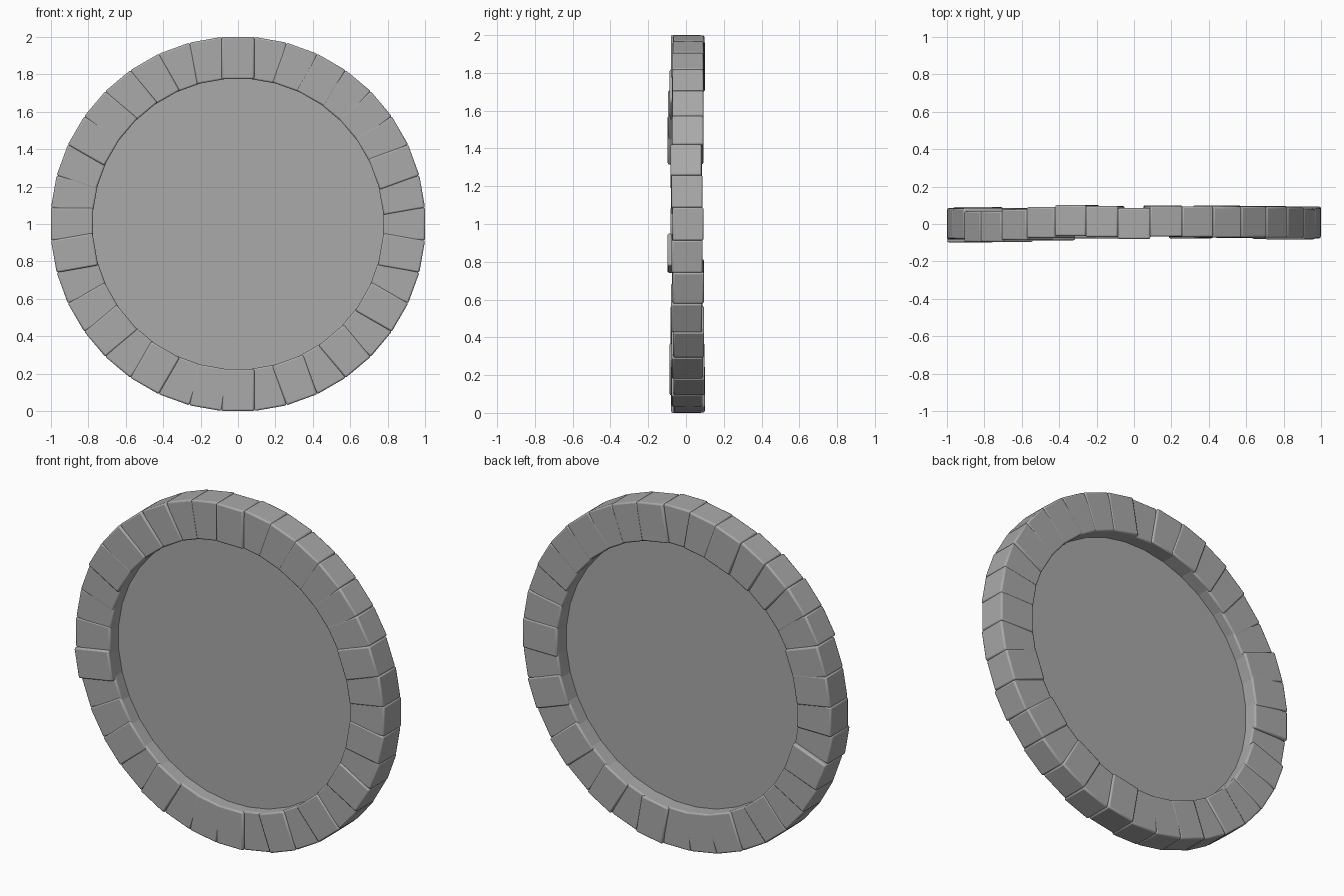
import bpy
import math
from mathutils import Matrix

if "Cube" in bpy.data.objects:
    bpy.data.objects.remove(bpy.data.objects["Cube"], do_unlink=True)

COUNT = 36
INNER, OUTER = 0.775, 1.0
WIDTH, DEPTH = 0.175, 0.165


def make_material(name, colour):
    mat = bpy.data.materials.new(name)
    mat.use_nodes = True
    mat.diffuse_color = colour
    mat.node_tree.nodes["Principled BSDF"].inputs["Base Color"].default_value = colour
    return mat


stone = make_material("stone grey", (0.4, 0.4, 0.4, 1))

# Uneven setting of each stone, front to back, in thousandths,
# counter-clockwise from the model's left
offsets = [10, 5, 0, 9, 10, 11, 10, 12, 15, 2, 13, 18,
           8, -4, -14, -15, 2, 3, 0, -16, 8, 4, 0, 3,
           -5, 5, 4, 4, 17, 6, 16, 7, 14, 3, 12, 6]


def ring_stone(index, offset):
    turn = Matrix.Rotation(-math.tau * index / COUNT, 4, 'Y')
    bpy.ops.mesh.primitive_cube_add(size=1)
    block = bpy.context.object
    block.name = f"ring_stone_{index + 1}"
    shape = Matrix.Diagonal((OUTER - INNER, DEPTH, WIDTH, 1))
    block.data.transform(shape)
    block.matrix_world = (Matrix.Translation((0, offset, 1)) @ turn
                          @ Matrix.Translation(((INNER + OUTER) / 2, 0, 0)))
    block.data.materials.append(stone)
    # Softly worn edges
    bevel = block.modifiers.new("worn_edges", 'BEVEL')
    bevel.width = 0.009
    bevel.segments = 2
    bpy.ops.object.shade_smooth_by_angle(angle=math.radians(30))


for i, offset in enumerate(offsets):
    ring_stone(i, offset / 1000)

# Thin panel filling the ring
bpy.ops.mesh.primitive_cylinder_add(vertices=COUNT, radius=0.85, depth=0.006,
                                    location=(0, 0, 1),
                                    rotation=(math.pi / 2, 0, 0))
panel = bpy.context.object
panel.name = "centre_panel"
panel.data.materials.append(stone)
